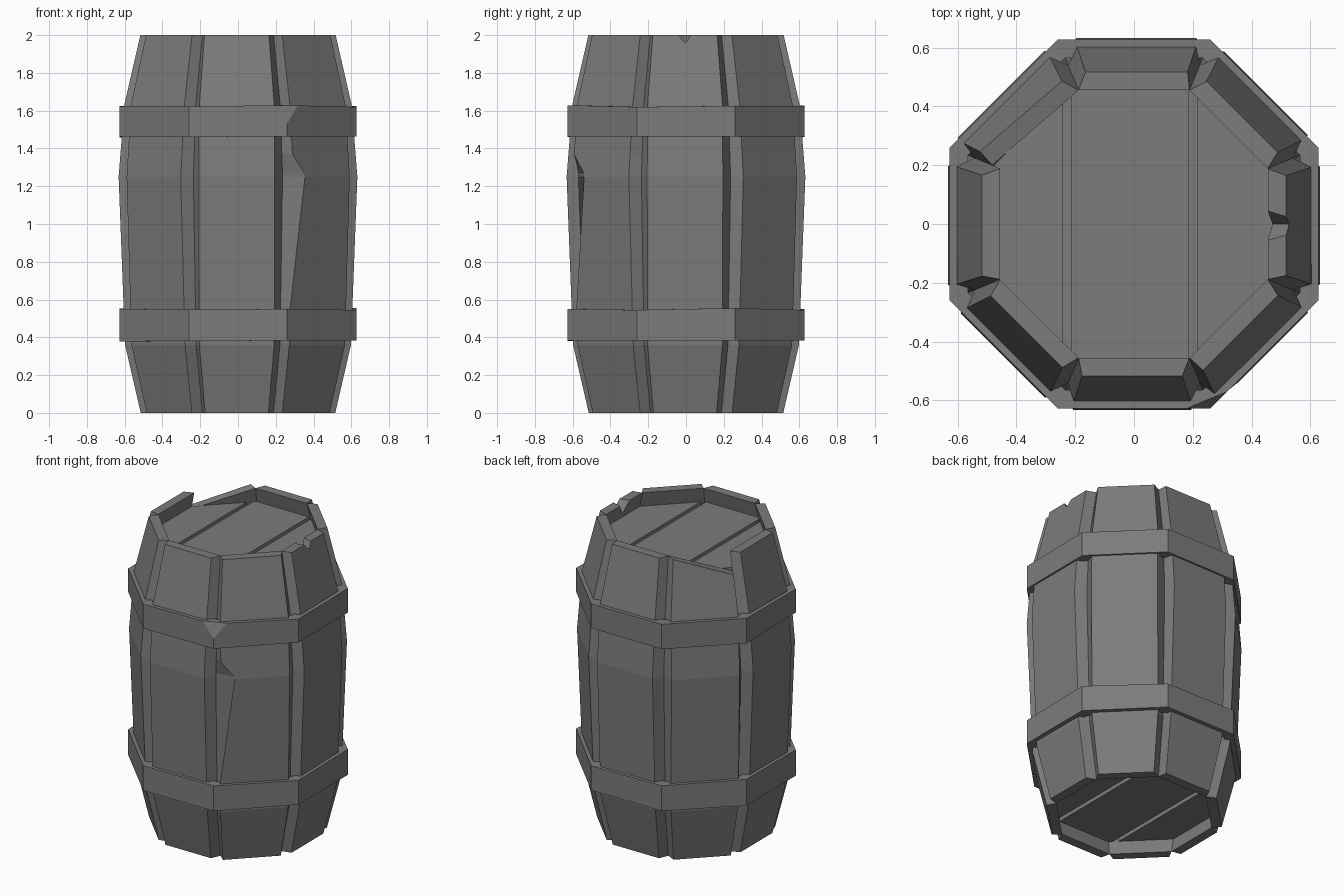
import bpy, bmesh, math, random
from mathutils import Vector

if "Cube" in bpy.data.objects:
    bpy.data.objects.remove(bpy.data.objects["Cube"])

random.seed(4)
T = math.tan(math.pi / 8)
# z, outer apothem, outer half width of a stave
PROFILE = [(0, .515, .172), (.36, .598, .203), (1.25, .632, .205), (1.63, .602, .203), (2, .517, .175)]
GREY = bpy.data.materials.new("dark_grey")
GREY.diffuse_color = (.2, .2, .2, 1)
GREY.use_nodes = True
GREY.node_tree.nodes["Principled BSDF"].inputs["Base Color"].default_value = GREY.diffuse_color


def sample(z):
    for (z0, a0, w0), (z1, a1, w1) in zip(PROFILE, PROFILE[1:]):
        if z <= z1:
            f = (z - z0) / (z1 - z0)
            return a0 + f * (a1 - a0), w0 + f * (w1 - w0)


def finish(bm, name):
    bmesh.ops.recalc_face_normals(bm, faces=bm.faces)
    me = bpy.data.meshes.new(name)
    bm.to_mesh(me)
    bm.free()
    me.materials.append(GREY)
    ob = bpy.data.objects.new(name, me)
    bpy.context.collection.objects.link(ob)
    return ob


def skin(bm, rings, closed=False):
    """Bridge successive vertex loops, capping the ends unless closed."""
    vr = [[bm.verts.new(p) for p in r] for r in rings]
    pairs = list(zip(vr, vr[1:])) + ([(vr[-1], vr[0])] if closed else [])
    for a, b in pairs:
        for i in range(len(a)):
            j = (i + 1) % len(a)
            bm.faces.new((a[i], a[j], b[j], b[i]))
    if not closed:
        bm.faces.new(vr[0])
        bm.faces.new(vr[-1])


def octagon(apothem, z, wob=0):
    r = apothem / math.cos(math.pi / 8)
    return [Vector((r * math.cos((i + .5) * math.pi / 4), r * math.sin((i + .5) * math.pi / 4),
                    z + random.uniform(-wob, wob))) for i in range(8)]


def cut(bm, co, no):
    """Slice away the side the normal points to and cap the opening."""
    res = bmesh.ops.bisect_plane(bm, geom=bm.verts[:] + bm.edges[:] + bm.faces[:],
                                 plane_co=co, plane_no=no, clear_outer=True)
    edges = [e for e in res['geom_cut'] if isinstance(e, bmesh.types.BMEdge)]
    bmesh.ops.contextual_create(bm, geom=edges)


def stave(name, ang, extra=(), top=(2, 2)):
    """extra: (z, inset of the right-hand outer edge); top: heights of the two sides."""
    n = Vector((math.cos(ang), math.sin(ang), 0))
    t = Vector((-n.y, n.x, 0))
    inset = dict(extra)
    shift, dw = random.uniform(-.01, .01), random.uniform(-.006, .006)
    rings = []
    for z in sorted({p[0] for p in PROFILE} | set(inset)):
        ring = []
        for s, outer in ((-1, 0), (-1, 1), (1, 1), (1, 0)):
            zz = min(z, top[0] if s < 0 else top[1])
            a, w = sample(zz)
            if outer:
                u = s * (w + dw) + shift
                if s < 0:
                    u += inset.get(z, 0)
            else:
                a -= .062
                u = s * a * T
            ring.append(n * a + t * u + Vector((0, 0, zz)))
        rings.append(ring)
    bm = bmesh.new()
    skin(bm, rings)
    return finish(bm, name)


# Eight staves, one split along its edge and one with a broken top
names = ["east", "north_east", "north", "north_west", "west", "south_west", "south", "south_east"]
staves = {}
for k, nm in enumerate(names):
    args = {}
    if nm == "south_east":
        args["extra"] = [(.56, 0), (1.25, .085), (1.27, .08), (1.37, .0)]
    if nm == "north_west":
        args["top"] = (2, 1.88)
    staves[nm] = stave("stave_" + nm, k * math.pi / 4, **args)

# Notch in the rim of the east stave
bm = bmesh.new()
skin(bm, [[Vector((x, y * w, z)) for y, z in ((-.07, 2.02), (.06, 2.02), (.0, 1.92 + d))]
          for x, w, d in ((.4, 1.2, -.03), (.6, .4, .08))])
cutter = finish(bm, "notch_cutter")
cutter.hide_render = True
cutter.hide_viewport = True
mod = staves["east"].modifiers.new("notch", 'BOOLEAN')
mod.operation = 'DIFFERENCE'
mod.object = cutter
mod.solver = 'EXACT'

# Two hoops, the upper one chipped at a front corner
for name, z0, z1 in (("lower_hoop", .38, .55), ("upper_hoop", 1.46, 1.625)):
    bm = bmesh.new()
    lo, hi = octagon(.627, z0, .005), octagon(.627, z1, .006)
    inner = [[Vector((p.x * .9, p.y * .9, p.z)) for p in r] for r in (lo, hi)]
    skin(bm, [inner[0], lo, hi, inner[1]], closed=True)
    if name == "upper_hoop":
        a = math.radians(-67.5)
        cut(bm, Vector((.26, -.627, 1.53)),
            Vector((.95 * math.cos(a), .95 * math.sin(a), .3)))
    finish(bm, name)

# Planked lid and base, set into the rim over a backing board
for part, z0, z1, b0, b1 in (("lid", 1.84, 1.9, 1.82, 1.875), ("base", .1, .16, .125, .18)):
    for i, (xl, xr) in enumerate(((-1, -.242), (-.215, .187), (.214, 1))):
        bm = bmesh.new()
        skin(bm, [octagon(.478, z0), octagon(.478, z1)])
        if xl > -1:
            cut(bm, Vector((xl, 0, 0)), Vector((-1, 0, 0)))
        if xr < 1:
            cut(bm, Vector((xr, 0, 0)), Vector((1, 0, 0)))
        finish(bm, f"{part}_plank_{i + 1}")
    bm = bmesh.new()
    skin(bm, [octagon(.475, b0), octagon(.475, b1)])
    finish(bm, part + "_backing")
